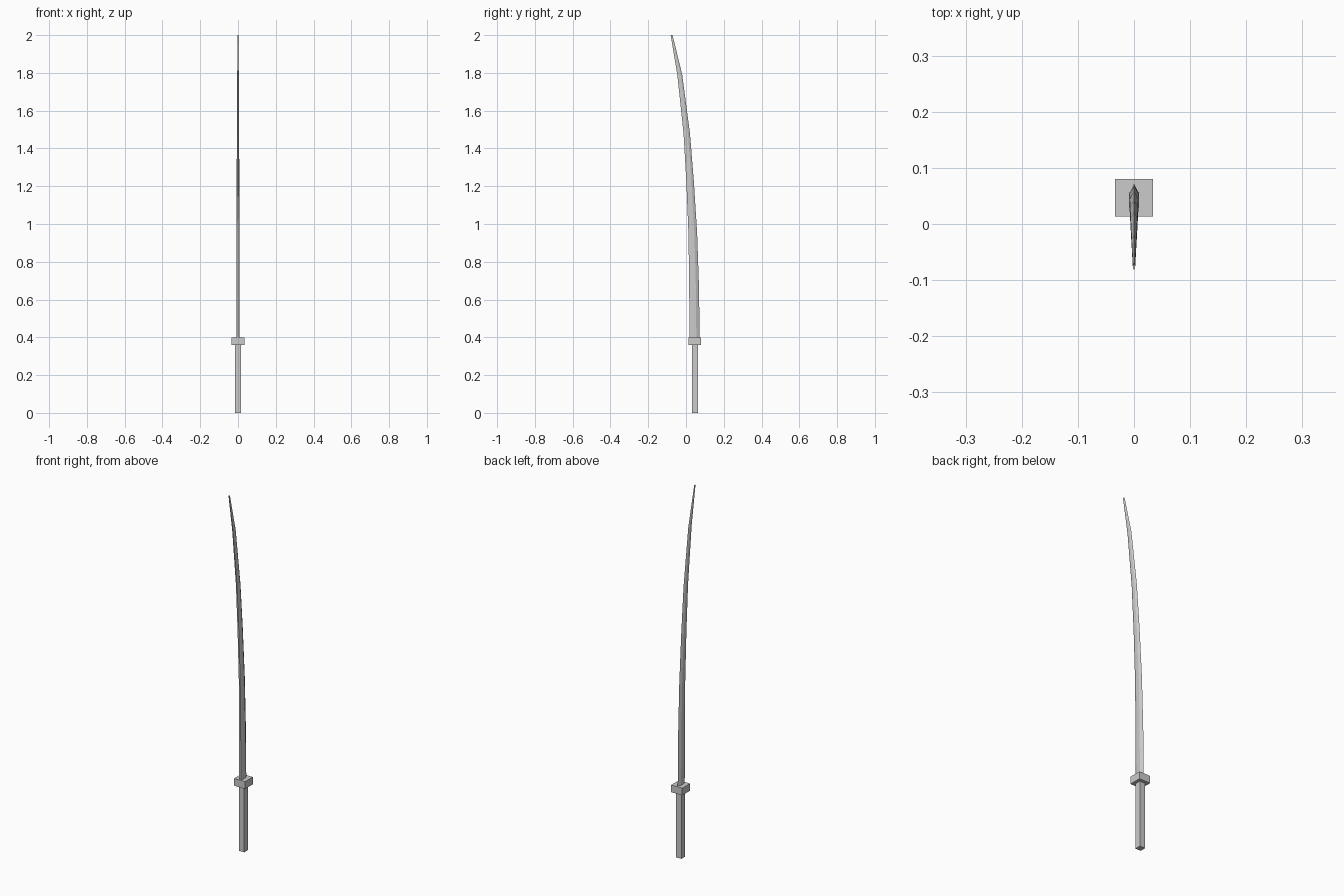
import bpy, bmesh

if "Cube" in bpy.data.objects:
    bpy.data.objects.remove(bpy.data.objects["Cube"])

CY = 0.047  # grip axis


def box(name, half, z0, z1):
    bm = bmesh.new()
    bmesh.ops.create_cube(bm, size=1)
    for v in bm.verts:
        v.co = (v.co.x * half * 2, CY + v.co.y * half * 2, z0 + (v.co.z + 0.5) * (z1 - z0))
    finish(name, bm)


def finish(name, bm):
    bmesh.ops.recalc_face_normals(bm, faces=bm.faces)
    me = bpy.data.meshes.new(name)
    bm.to_mesh(me)
    bm.free()
    bpy.context.collection.objects.link(bpy.data.objects.new(name, me))


# Grip and guard
box("grip", 0.0165, 0, 0.36)
box("guard", 0.0335, 0.36, 0.40)

# Blade stations: height, spine y, edge y, half thickness
stations = [
    (0.40, 0.018, 0.072, 0.0090),
    (0.66, 0.017, 0.069, 0.0085),
    (0.95, 0.013, 0.059, 0.0078),
    (1.22, 0.002, 0.042, 0.0070),
    (1.48, -0.013, 0.021, 0.0062),
    (1.79, -0.046, -0.020, 0.0042),
    (2.00, -0.081, -0.071, 0.0020),
]
# Section: flat-sided, with a bevel to a sharp cutting edge and a narrow spine
section = [(0.55, 0), (1, 0.25), (1, 0.68), (0, 1), (-1, 0.68), (-1, 0.25), (-0.55, 0)]

bm = bmesh.new()
rings = [[bm.verts.new((sx * t, a + (b - a) * sy, z)) for sx, sy in section]
         for z, a, b, t in stations]
n = len(section)
for lo, hi in zip(rings, rings[1:]):
    for i in range(n):
        j = (i + 1) % n
        bm.faces.new((lo[i], lo[j], hi[j], hi[i]))
bm.faces.new(rings[0])
bm.faces.new(rings[-1])
finish("blade", bm)
